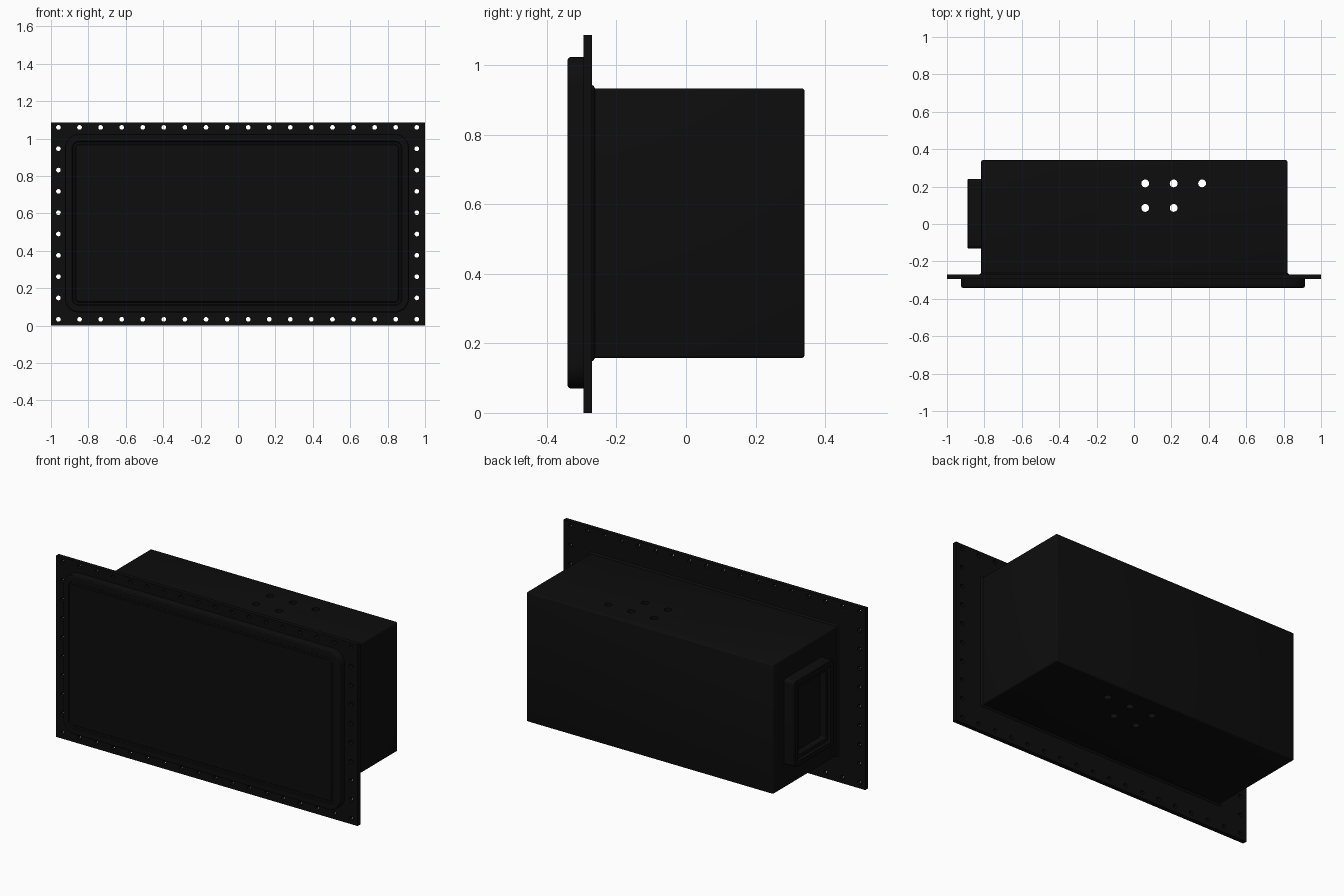
import bpy, bmesh, math
from mathutils import Matrix, Vector

if "Cube" in bpy.data.objects:
    bpy.data.objects.remove(bpy.data.objects["Cube"])

mat = bpy.data.materials.new("black_plastic")
mat.diffuse_color = (0.004, 0.004, 0.004, 1)
mat.use_nodes = True
mat.node_tree.nodes["Principled BSDF"].inputs["Base Color"].default_value = mat.diffuse_color


def make_object(name, bm):
    bmesh.ops.recalc_face_normals(bm, faces=bm.faces)
    me = bpy.data.meshes.new(name)
    bm.to_mesh(me)
    bm.free()
    ob = bpy.data.objects.new(name, me)
    bpy.context.collection.objects.link(ob)
    me.materials.append(mat)
    return ob


def box(name, x, y, z, bevel=0.0):
    bm = bmesh.new()
    bmesh.ops.create_cube(bm, size=1)
    for v in bm.verts:
        v.co = Vector([a + (c + .5) * (b - a) for c, (a, b) in zip(v.co, (x, y, z))])
    if bevel:
        bmesh.ops.bevel(bm, geom=bm.edges[:], offset=bevel, segments=3,
                        profile=0.5, affect='EDGES')
    return make_object(name, bm)


def rounded_loop(x0, x1, z0, z1, r, n=8):
    pts = []
    for cx, cz, a in ((x1 - r, z1 - r, 0), (x0 + r, z1 - r, 90),
                      (x0 + r, z0 + r, 180), (x1 - r, z0 + r, 270)):
        for i in range(n + 1):
            t = math.radians(a + 90 * i / n)
            pts.append((cx + r * math.cos(t), cz + r * math.sin(t)))
    return pts


def lofted_panel(name, rect, radius, steps, place):
    """Stack inset rounded rectangles; steps are (inset, depth)."""
    bm = bmesh.new()
    rings = []
    for inset, d in steps:
        pts = rounded_loop(rect[0] + inset, rect[1] - inset, rect[2] + inset,
                           rect[3] - inset, max(radius - inset, 0.008))
        rings.append([bm.verts.new(place(u, v, d)) for u, v in pts])
    for a, b in zip(rings, rings[1:]):
        for i in range(len(a)):
            j = (i + 1) % len(a)
            bm.faces.new((a[i], a[j], b[j], b[i]))
    bm.faces.new(rings[0])
    bm.faces.new(rings[-1])
    return make_object(name, bm)


def drill(ob, centres, radius, depth, axis):
    bm = bmesh.new()
    rot = Matrix.Rotation(math.pi / 2, 4, 'X') if axis == 'Y' else Matrix()
    for c in centres:
        bmesh.ops.create_cone(bm, cap_ends=True, segments=20, radius1=radius,
                              radius2=radius, depth=depth,
                              matrix=Matrix.Translation(c) @ rot)
    cut(ob, make_object("hole_cutter", bm))


def cut(ob, cutter):
    cutter.hide_render = True
    m = ob.modifiers.new("cut", 'BOOLEAN')
    m.operation, m.object, m.solver = 'DIFFERENCE', cutter, 'EXACT'
    bpy.context.view_layer.objects.active = ob
    bpy.ops.object.modifier_apply(modifier=m.name)
    bpy.data.objects.remove(cutter)


# Mounting flange with a row of screw holes around the rim
flange = box("mounting_flange", (-1, 1), (-.295, -.27), (0, 1.087))
xs = [-.96 + i * 1.916 / 17 for i in range(18)]
zs = [.034 + i * 1.026 / 9 for i in range(10)]
spots = [(x, -.28, z) for x in xs for z in (zs[0], zs[-1])]
spots += [(x, -.28, z) for z in zs[1:-1] for x in (xs[0], xs[-1])]
drill(flange, spots, .0125, .1, 'Y')

# Hollow housing with drilled cable holes through top and bottom
housing = box("housing", (-.817, .82), (-.275, .341), (.158, .934), .008)
cut(housing, box("cavity_cutter", (-.79, .793), (-.265, .315), (.185, .907)))
drill(housing, [(x, y, .55) for x, y in
                ((.06, .217), (.212, .217), (.364, .217), (.06, .086), (.212, .086))],
      .021, 1.2, 'Z')

# Fillet collar where the housing meets the flange
collar = lofted_panel("housing_collar", (-.827, .83, .148, .944), .012,
                      [(0, -.271), (.003, -.266), (.010, -.262), (.03, -.262),
                       (.03, -.271)], lambda u, v, d: (u, d, v))

# Raised front cover: rounded rim with a shallow groove and flat panel
cover = lofted_panel("front_cover", (-.925, .914, .07, 1.024), .075,
                     [(0, -.29), (0, -.332), (.003, -.338), (.008, -.341),
                      (.038, -.341), (.042, -.335), (.054, -.335),
                      (.058, -.340)], lambda u, v, d: (u, d, v))

# Side socket on the left wall, recessed inside a stepped rim
socket = lofted_panel("side_socket", (-.13, .24, .295, .81), .02,
                      [(0, -.81), (0, -.886), (.004, -.89), (.03, -.89),
                       (.034, -.875), (.055, -.875), (.055, -.835)],
                      lambda u, v, d: (d, u, v))

for ob in (flange, housing, collar, cover, socket):
    bpy.ops.object.select_all(action='DESELECT')
    ob.select_set(True)
    bpy.context.view_layer.objects.active = ob
    bpy.ops.object.shade_smooth_by_angle(angle=math.radians(30))
